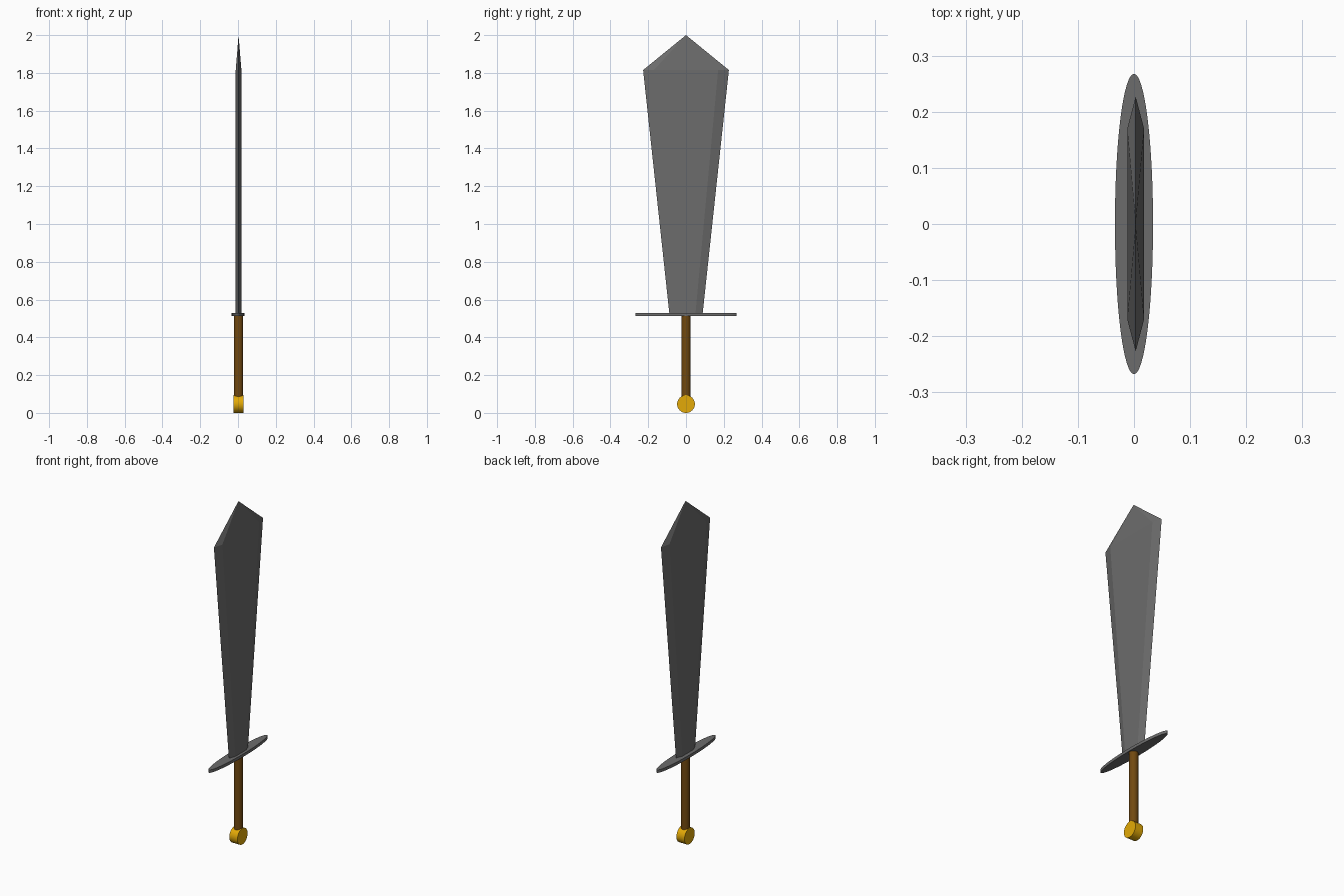
import bpy, bmesh, math

if "Cube" in bpy.data.objects:
    bpy.data.objects.remove(bpy.data.objects["Cube"])


def material(name, color):
    m = bpy.data.materials.new(name)
    m.diffuse_color = color
    m.use_nodes = True
    m.node_tree.nodes["Principled BSDF"].inputs["Base Color"].default_value = m.diffuse_color
    return m


def cylinder(name, radius, depth, loc, mat, rot=(0, 0, 0), scale=(1, 1, 1), sides=32):
    bpy.ops.mesh.primitive_cylinder_add(vertices=sides, radius=radius, depth=depth,
                                        location=loc, rotation=rot)
    ob = bpy.context.object
    ob.name = name
    ob.scale = scale
    bpy.ops.object.transform_apply(location=False, rotation=True, scale=True)
    bpy.ops.object.shade_smooth_by_angle()
    ob.data.materials.append(mat)
    return ob


brown = material("brown_wood", (0.165, 0.066, 0.005, 1))
gold = material("gold", (0.77, 0.4, 0.002, 1))
steel = material("dark_steel", (0.15, 0.15, 0.15, 1))
CX, HALF = 0.003, 0.015

# Pommel: disc lying across the grip
cylinder("pommel", 0.047, 0.052, (CX, 0, 0.047), gold, rot=(0, math.pi / 2, 0))

# Grip
cylinder("grip", 0.0245, 0.47, (CX, 0, 0.285), brown)

# Oval guard plate
cylinder("guard", 1, 0.017, (0, 0, 0.5215), steel, scale=(0.034, 0.268, 1), sides=48)

# Blade: six-sided section widening upward, closed to a point
bm = bmesh.new()


def section(z, edge, flat):
    pts = [(0, edge), (-HALF, flat), (-HALF, -flat), (0, -edge), (HALF, -flat), (HALF, flat)]
    return [bm.verts.new((CX + x, y, z)) for x, y in pts]


low = section(0.525, 0.088, 0.05)
high = section(1.815, 0.227, 0.17)
tip = bm.verts.new((CX, 0, 2.0))
bm.faces.new(low)
for i in range(6):
    j = (i + 1) % 6
    bm.faces.new((low[i], low[j], high[j], high[i]))
    bm.faces.new((high[i], high[j], tip))
bmesh.ops.recalc_face_normals(bm, faces=bm.faces)
mesh = bpy.data.meshes.new("blade")
bm.to_mesh(mesh)
bm.free()
mesh.materials.append(steel)
bpy.context.collection.objects.link(bpy.data.objects.new("blade", mesh))
